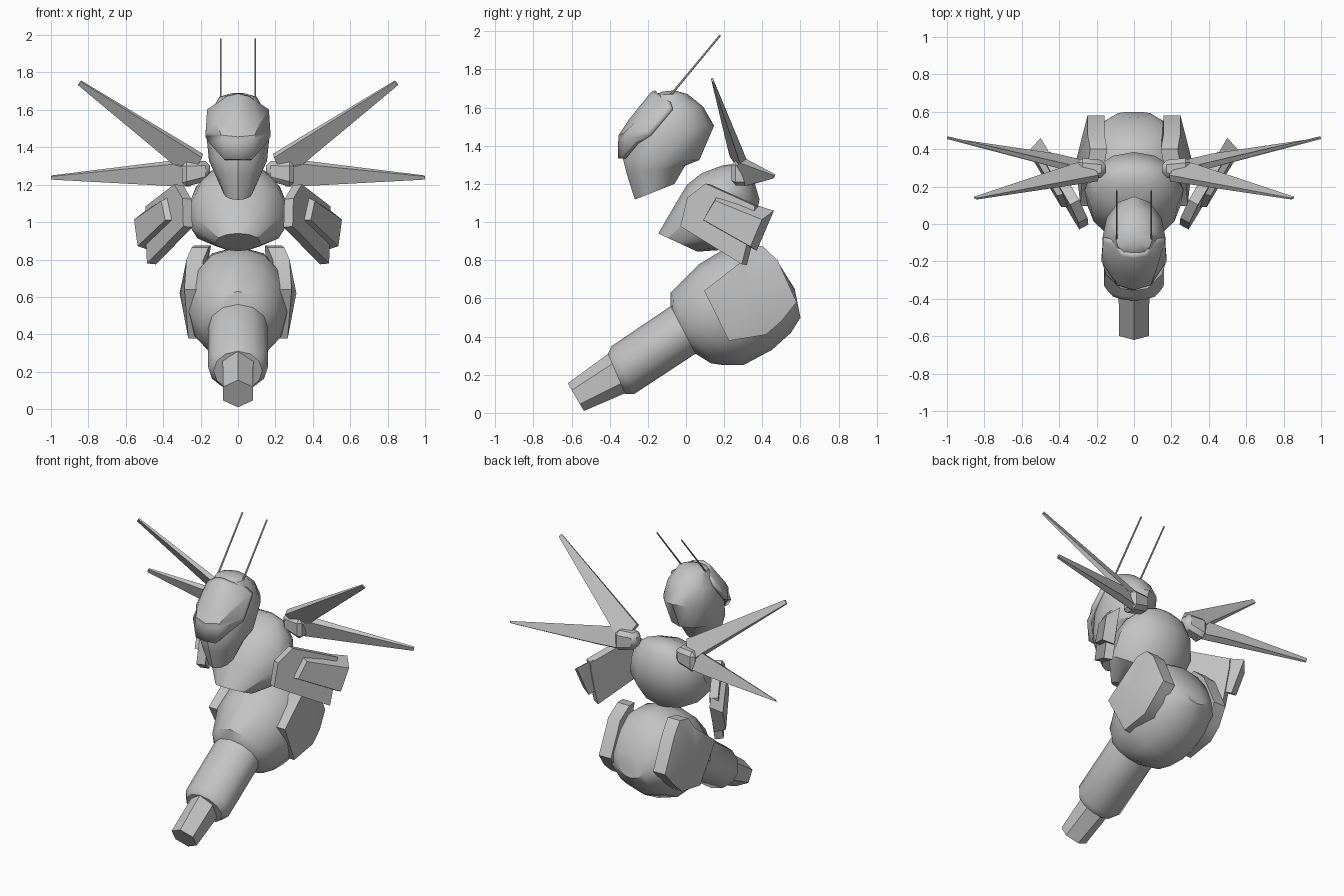
import bpy, bmesh, math
from mathutils import Vector

cube = bpy.data.objects.get("Cube")
if cube:
    bpy.data.objects.remove(cube, do_unlink=True)

grey = bpy.data.materials.new("plain_grey")
grey.use_nodes = True
COLOUR = (0.55, 0.55, 0.55, 1)
grey.diffuse_color = COLOUR
grey.node_tree.nodes["Principled BSDF"].inputs["Base Color"].default_value = COLOUR


def finish(name, bm, mirror=False, angle=35):
    """Turn a bmesh into a shaded object, optionally mirrored across x."""
    bmesh.ops.recalc_face_normals(bm, faces=bm.faces[:])
    mesh = bpy.data.meshes.new(name)
    bm.to_mesh(mesh)
    bm.free()
    mesh.materials.append(grey)
    mesh.shade_smooth()
    mesh.set_sharp_from_angle(angle=math.radians(angle))
    ob = bpy.data.objects.new(name, mesh)
    bpy.context.collection.objects.link(ob)
    if mirror:
        mod = ob.modifiers.new("mirror", "MIRROR")
        mod.use_mirror_merge = False
    return ob


def loft(name, rings, sides, angle=35):
    """Skin rings given as first edge (y, z), opposite edge (y, z), half width."""
    bm = bmesh.new()
    loops = []
    for ay, az, by, bz, w in rings:
        a, b = Vector((0, ay, az)), Vector((0, by, bz))
        mid, half = (a + b) / 2, (a - b) / 2
        loop = []
        for i in range(sides):
            t = math.tau * i / sides
            loop.append(bm.verts.new(mid + half * math.cos(t) + Vector((w * math.sin(t), 0, 0))))
        loops.append(loop)
    for p, q in zip(loops, loops[1:]):
        for i in range(sides):
            j = (i + 1) % sides
            bm.faces.new((p[i], p[j], q[j], q[i]))
    bm.faces.new(loops[0])
    bm.faces.new(loops[-1])
    return finish(name, bm, angle=angle)


def slab(name, front, back, crown=None):
    """Join two matching outlines into a mirrored solid, with an optional raised centre."""
    bm = bmesh.new()
    f = [bm.verts.new(p) for p in front]
    b = [bm.verts.new(p) for p in back]
    n = len(f)
    for i in range(n):
        j = (i + 1) % n
        bm.faces.new((f[i], f[j], b[j], b[i]))
    if crown:
        c = bm.verts.new(crown)
        for i in range(n):
            bm.faces.new((f[i], f[(i + 1) % n], c))
    else:
        bm.faces.new(f)
    bm.faces.new(b)
    return finish(name, bm, mirror=True)


# Abdomen with its barrel and nozzle
loft("abdomen", [
    (-.41, .31, -.32, .10, .13), (-.39, .35, -.27, .10, .16),
    (-.08, .56, .05, .31, .16), (-.08, .63, .13, .26, .20),
    (.07, .78, .20, .25, .26), (.21, .865, .30, .25, .28),
    (.38, .87, .45, .33, .27), (.47, .81, .55, .42, .22),
    (.57, .65, .60, .50, .10)], 12)
loft("nozzle", [(-.62, .155, -.535, .01, .092), (-.38, .33, -.28, .12, .095)], 6)

# Curved plates on the abdomen sides
outline = [(.095, .64), (.30, .80), (.325, .865), (.40, .875), (.48, .80),
           (.58, .58), (.50, .48), (.42, .41), (.225, .378)]


def bulge(y, z):
    return .312 - .9 * (z - .6) ** 2 - .7 * (y - .28) ** 2


slab("abdomen_plates",
     [(bulge(y, z), y, z) for y, z in outline],
     [(bulge(y, z) - .09, y, z) for y, z in outline],
     crown=(.312, .33, .62))

# Thorax
loft("thorax", [
    (-.145, .94, .06, .845, .12), (-.07, 1.07, .27, .86, .25),
    (.005, 1.195, .36, .98, .265), (.08, 1.255, .385, 1.12, .225),
    (.19, 1.297, .35, 1.24, .15), (.26, 1.306, .31, 1.285, .06)], 12)

# Head
loft("head", [
    (-.268, 1.118, -.06, 1.20, .08), (-.31, 1.25, -.005, 1.295, .13),
    (-.33, 1.33, .07, 1.325, .155), (-.31, 1.45, .147, 1.505, .17),
    (-.24, 1.56, .09, 1.605, .15), (-.16, 1.67, .01, 1.67, .10),
    (-.12, 1.685, -.06, 1.69, .04)], 12)

# Visor: rows of centre, middle and edge points, with a raised inner panel
rows = [
    [(0, -.357, 1.335), (.075, -.345, 1.335), (.15, -.27, 1.42)],
    [(0, -.355, 1.43), (.09, -.325, 1.44), (.175, -.19, 1.455)],
    [(0, -.29, 1.53), (.11, -.245, 1.53), (.165, -.07, 1.596)],
    [(0, -.16, 1.69), (.06, -.15, 1.675), (.10, -.085, 1.645)]]
bm = bmesh.new()
grid = []
for row in rows:
    left = [bm.verts.new(p) for p in row]
    right = [bm.verts.new((-x, y, z)) for x, y, z in reversed(row[1:])]
    grid.append(right + left)
panel = []
for r, (p, q) in enumerate(zip(grid, grid[1:])):
    for i in range(len(p) - 1):
        face = bm.faces.new((p[i], p[i + 1], q[i + 1], q[i]))
        if r:
            panel.append(face)
bm.normal_update()
bmesh.ops.inset_region(bm, faces=panel, thickness=.022, depth=.012, use_boundary=True)
visor = finish("visor", bm)
shell = visor.modifiers.new("shell", "SOLIDIFY")
shell.thickness = .03
shell.offset = -1

# Antennae
bm = bmesh.new()
low, high = Vector((.092, -.11, 1.63)), Vector((.092, .18, 1.98))
rod = bmesh.ops.create_cone(bm, cap_ends=True, segments=6, radius1=.006,
                            radius2=.005, depth=(high - low).length)
turn = (high - low).to_track_quat("Z", "Y").to_matrix()
for v in rod["verts"]:
    v.co = turn @ v.co + (low + high) / 2
finish("antennae", bm, mirror=True)

# Arms: flat shield with a raised housing, laid out along a slanted axis
ORIGIN = Vector((.29, .04, 1.09))
ALONG = Vector((.463, .771, -.437))
ACROSS = Vector((-.152, -.442, -.884))
OUT = Vector((.88, -.48, .09))


def arm_points(shape, depth):
    return [ORIGIN + ALONG * a + ACROSS * w + OUT * depth for a, w in shape]


shield = [(0, .13), (-.04, -.02), (.02, -.134), (.34, -.16), (.36, -.11),
          (.40, .04), (.425, .144)]
slab("arm_shields", arm_points(shield, .025), arm_points(shield, -.03))
base = [(.08, .05), (.09, -.117), (.43, -.18), (.445, .05)]
roof = [(.12, .035), (.13, -.085), (.43, -.12), (.44, .035)]
slab("arm_housings", arm_points(roof, .055), arm_points(base, -.02))


# Wing blades, thick at the root and thin at the tip
def blade(name, points, tips, thick=.02):
    pts = [Vector(p) for p in points]
    normal = (pts[tips[0]] - pts[0]).cross(pts[-1] - pts[0]).normalized()
    off = [normal * (.005 if i in tips else thick) for i in range(len(pts))]
    slab(name, [p + o for p, o in zip(pts, off)], [p - o for p, o in zip(pts, off)])


blade("upper_wings", [(.19, .245, 1.355), (.84, .135, 1.755), (.855, .142, 1.735),
                      (.345, .30, 1.32), (.25, .33, 1.23)], (1, 2))
blade("lower_wings", [(.24, .26, 1.29), (.345, .30, 1.32), (.998, .465, 1.247),
                      (.998, .458, 1.23), (.42, .36, 1.207), (.25, .32, 1.20)], (2, 3))

# Wing mounts
bm = bmesh.new()
bmesh.ops.create_cube(bm, size=1)
for v in bm.verts:
    taper = .75 if v.co.x < 0 else 1
    v.co = Vector((.225 + v.co.x * .15, .295 + v.co.y * .12 * taper,
                   1.265 + v.co.z * .14 * taper - v.co.x * .02))
bmesh.ops.bevel(bm, geom=bm.edges[:], offset=.025, segments=1, affect="EDGES")
finish("wing_mounts", bm, mirror=True)
